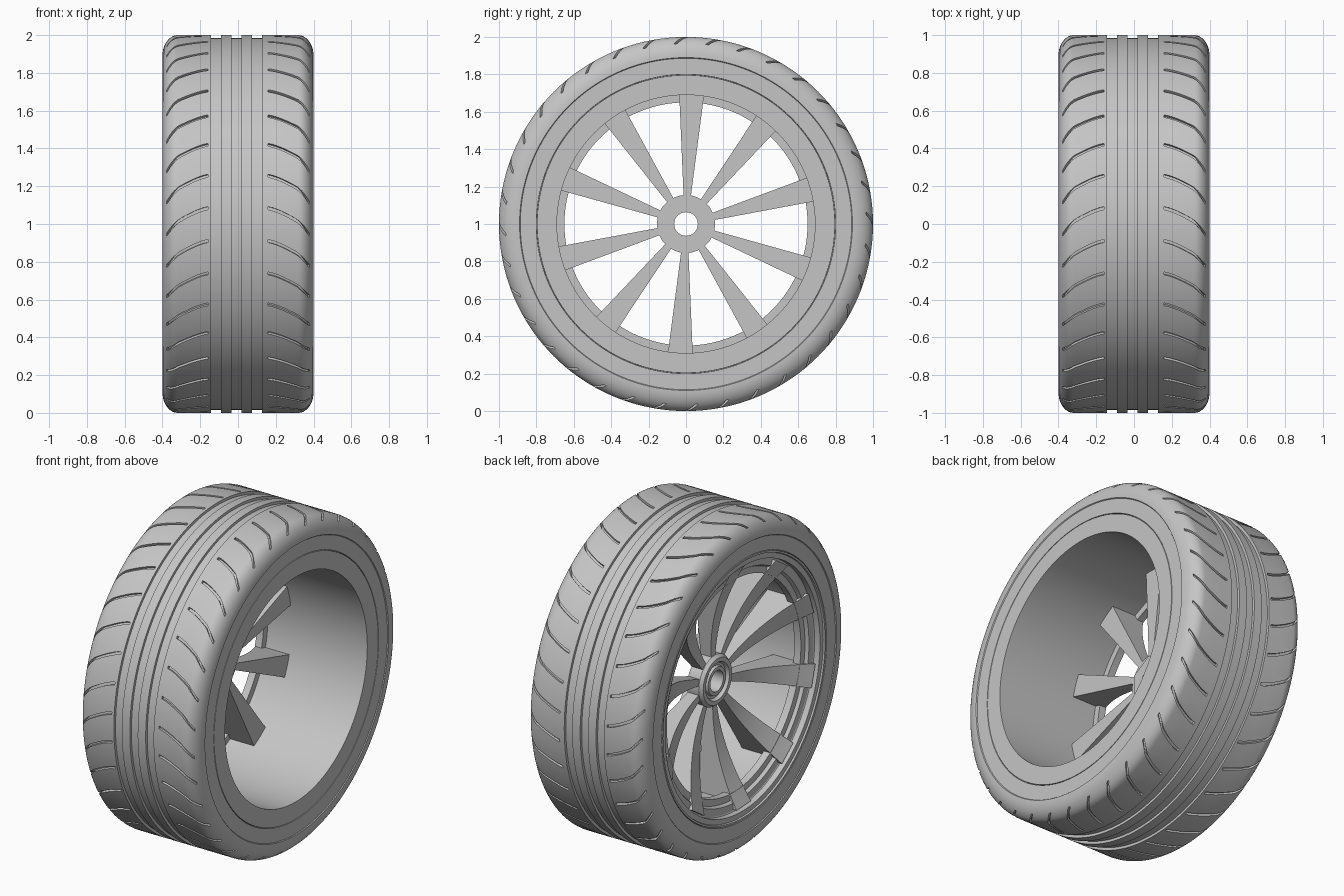
import bpy, bmesh
from math import sin, cos, pi, radians

if "Cube" in bpy.data.objects:
    bpy.data.objects.remove(bpy.data.objects["Cube"], do_unlink=True)

grey = bpy.data.materials.new("plain_grey")
grey.use_nodes = True
grey.diffuse_color = (0.56, 0.56, 0.56, 1)
grey.node_tree.nodes["Principled BSDF"].inputs["Base Color"].default_value = grey.diffuse_color


def place(x, r, a):
    """Point at radius r and angle a around the axle."""
    return (x, r * cos(a), 1 + r * sin(a))


def finish(bm, name):
    bmesh.ops.recalc_face_normals(bm, faces=bm.faces)
    mesh = bpy.data.meshes.new(name)
    bm.to_mesh(mesh)
    bm.free()
    mesh.materials.append(grey)
    ob = bpy.data.objects.new(name, mesh)
    bpy.context.collection.objects.link(ob)
    return ob


def activate(ob):
    bpy.ops.object.select_all(action="DESELECT")
    ob.select_set(True)
    bpy.context.view_layer.objects.active = ob


def smooth(ob, angle=30):
    activate(ob)
    bpy.ops.object.shade_smooth_by_angle(angle=radians(angle))


def skin(bm, rings, loop):
    """Join equal rings of points with quads, closed into a loop or capped."""
    rows = [[bm.verts.new(p) for p in ring] for ring in rings]
    n = len(rows[0])
    for i in range(len(rows) if loop else len(rows) - 1):
        a, b = rows[i], rows[(i + 1) % len(rows)]
        for j in range(n):
            k = (j + 1) % n
            bm.faces.new((a[j], a[k], b[k], b[j]))
    if not loop:
        bm.faces.new(rows[0])
        bm.faces.new(rows[-1])


def lathe(name, profile, segs, hexagon=False):
    """Spin a closed (x, r) profile round the axle; optionally make the outside six-sided."""
    def radius(r, a):
        if hexagon and r > 0.1:
            return r * cos(pi / 6) / cos((a - pi / 2) % (pi / 3) - pi / 6)
        return r
    bm = bmesh.new()
    angles = [2 * pi * i / segs for i in range(segs)]
    skin(bm, [[place(x, radius(r, a), a) for x, r in profile] for a in angles], True)
    return finish(bm, name)


# Tyre: rounded shoulders with three grooves round the middle of the tread
def shoulder(t):
    """Half of the outer profile, from the tread (t=0) to the sidewall (t=1)."""
    return 0.32 + 0.08 * sin(t * pi / 2), 0.89 + 0.11 * cos(t * pi / 2)


half = [shoulder(i / 10) for i in range(11)]
grooves = []
for c in (-0.116, -0.008, 0.1):
    grooves += [(c - 0.027, 1), (c - 0.027, 0.984), (c + 0.027, 0.984), (c + 0.027, 1)]
wall = [(0.395, 0.886), (0.395, 0.8), (0.385, 0.799), (0.385, 0.75)]
right = [(0.22, 1)] + half + wall
left = [(-x, r) for x, r in reversed(right)]
tyre = lathe("tyre", left + grooves + right, 144)

# Slanted tread slots: thin curved blades cut from both shoulders
bm = bmesh.new()
STEPS = 12
for side in (-1, 1):
    for k in range(36):
        start = radians(5.2 + 10 * k)
        rings = []
        for i in range(STEPS + 1):
            t = i / STEPS
            if t < 0.6:
                x, r, nx, nr = 0.16 + 0.16 * t / 0.6, 1, 0, 1
            else:
                s = (t - 0.6) / 0.4 * 0.52
                x, r = shoulder(s)
                nx, nr = sin(s * pi / 2), cos(s * pi / 2)
            a = start + radians(8.2) * t ** 1.35
            rings.append([place(side * (x + nx * d), r + nr * d, a + w)
                          for d, w in ((-0.016, -0.008), (0.02, -0.008),
                                       (0.02, 0.008), (-0.016, 0.008))])
        skin(bm, rings, False)
cutter = finish(bm, "slot_cutter")
cutter.hide_render = True
activate(tyre)
cut = tyre.modifiers.new("slots", "BOOLEAN")
cut.operation, cut.solver, cut.object = "DIFFERENCE", "EXACT", cutter
bpy.ops.object.modifier_apply(modifier="slots")
bpy.data.objects.remove(cutter, do_unlink=True)
smooth(tyre)

# Rim: barrel open on one side, recessed face and spoke ring on the other
rim = lathe("rim", [
    (0.38, 0.797), (0.395, 0.796), (0.395, 0.69), (-0.28, 0.69), (-0.28, 0.65),
    (-0.325, 0.65), (-0.325, 0.69), (-0.345, 0.7), (-0.345, 0.745),
    (-0.365, 0.775), (-0.395, 0.785), (-0.395, 0.796), (-0.38, 0.797)], 128)
smooth(rim)

# Ten spokes: flat wedge at the back, front edge sweeping outward to the rim
bm = bmesh.new()
R0, R1, BACK = 0.12, 0.735, -0.118
for k in range(10):
    a = radians(15.5 + 36 * k)
    rings = []
    for i in range(13):
        t = i / 12
        r = R0 + (R1 - R0) * t
        w = 0.017 + 0.053 * t
        front = -0.19 - 0.18 * t ** 2
        rings.append([(x, r * cos(a) - v * sin(a), 1 + r * sin(a) + v * cos(a))
                      for x, v in ((BACK, -w), (BACK, w), (front, w), (front, -w))])
    skin(bm, rings, False)
smooth(finish(bm, "spokes"), 25)

# Hub with a stepped front, bored through
smooth(lathe("hub", [
    (-0.116, 0.063), (-0.116, 0.155), (-0.195, 0.155), (-0.215, 0.14),
    (-0.215, 0.115), (-0.195, 0.105), (-0.195, 0.09), (-0.21, 0.085), (-0.21, 0.063)], 48))

# Six-sided boss behind the hub
smooth(lathe("hub_boss", [
    (-0.13, 0.063), (-0.108, 0.063), (-0.108, 0.145), (-0.13, 0.145)], 48, True))
